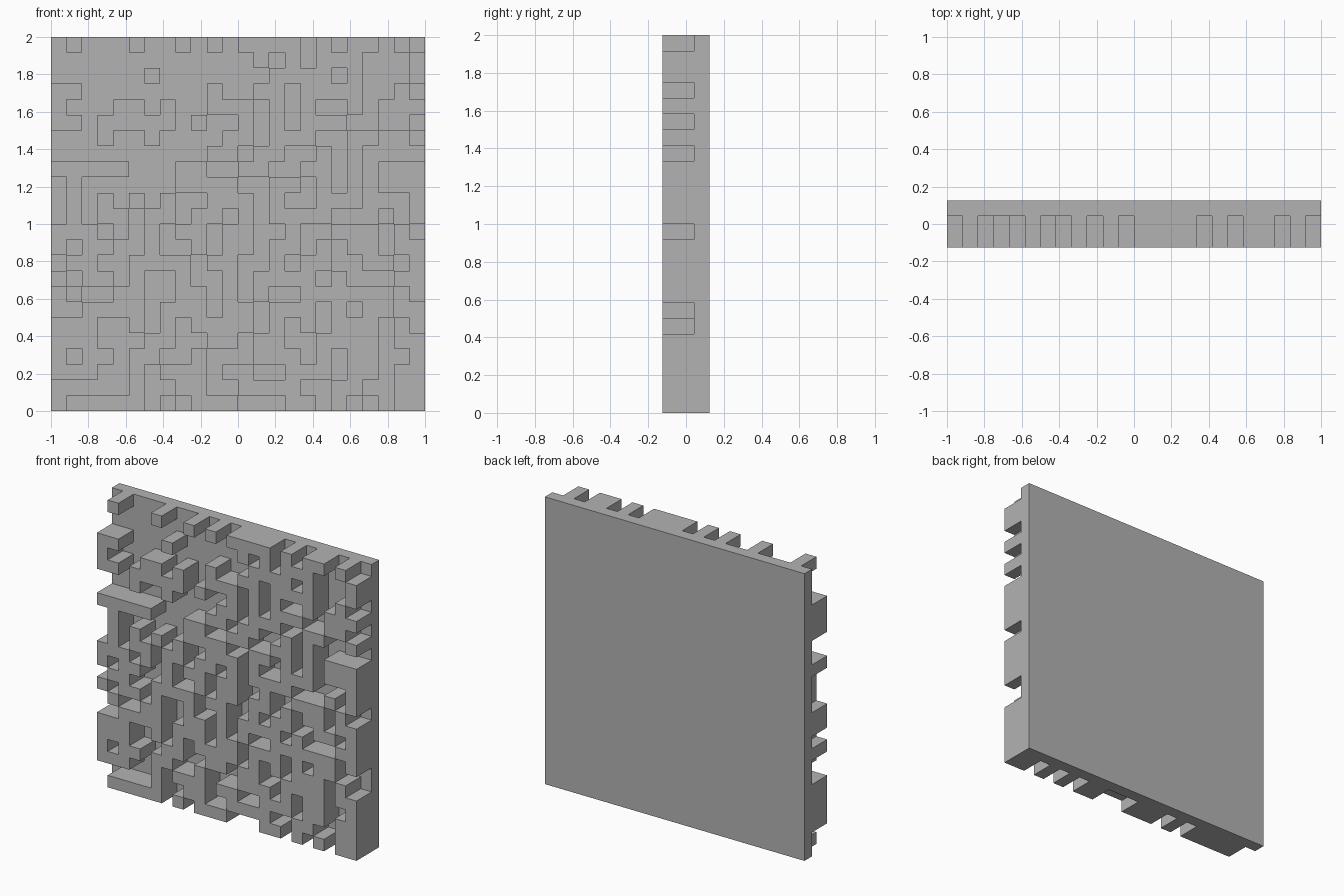
import bpy, bmesh

if "Cube" in bpy.data.objects:
    bpy.data.objects.remove(bpy.data.objects["Cube"])

# Relief map, top row first: '#' is a raised cell, '.' is a recessed cell
ROWS = [
    ".#...#..#.#.####.#.##.#.",
    ".............#.#.###...#",
    "......#.......####.#...#",
    "##........#..##.####..#.",
    "#...##.#..###.#.#..#.###",
    "##.#####.#..#.#.###..##.",
    "...#..#....##.###..##..#",
    "..........##.##..#.#....",
    "#####...##..##..##.#.###",
    ".#......####..##.#.#.###",
    ".#.#.#.#..###.#..###...#",
    ".#.##.##.##.#.####...#.#",
    "###.#.#.##.##..#..###.#.",
    "#.##..#..#.##.##.#.##.##",
    ".##..####.##..#.##..##.#",
    "#.##.#..#..#.####.#...##",
    ".#..##..##.#.#..######.#",
    "..####.###.##.###.#.##..",
    "###..#.#.####.#.#.###.#.",
    "###...##..##.##..####.##",
    "#.##.##..#...###.#.##..#",
    "###..#.###.##..###.##.##",
    ".....#..##..####..##..##",
    ".#####.#.###...##.#.#.##",
]
N = 24
CELL = 2 / N
FRONT, FLOOR, BACK = -0.125, 0.042, 0.125

bm = bmesh.new()

# Recessed floor as a grid of cells
v = [[bm.verts.new((-1 + i * CELL, FLOOR, 2 - j * CELL)) for i in range(N + 1)]
     for j in range(N + 1)]
raised = []
for j in range(N):
    for i in range(N):
        f = bm.faces.new((v[j][i], v[j + 1][i], v[j + 1][i + 1], v[j][i + 1]))
        if ROWS[j][i] == "#":
            raised.append(f)

# Backing slab: pull the rim backwards and close it
rim = [e for e in bm.edges if e.is_boundary]
ret = bmesh.ops.extrude_edge_only(bm, edges=rim)
new_verts = [g for g in ret["geom"] if isinstance(g, bmesh.types.BMVert)]
bmesh.ops.translate(bm, verts=new_verts, vec=(0, BACK - FLOOR, 0))
bmesh.ops.holes_fill(bm, edges=[e for e in bm.edges if e.is_boundary], sides=0)

# Raised cells: push the marked regions forwards
ret = bmesh.ops.extrude_face_region(bm, geom=raised)
new_verts = [g for g in ret["geom"] if isinstance(g, bmesh.types.BMVert)]
bmesh.ops.translate(bm, verts=new_verts, vec=(0, FRONT - FLOOR, 0))
bmesh.ops.delete(bm, geom=[f for f in raised if f.is_valid], context="FACES_ONLY")
bmesh.ops.recalc_face_normals(bm, faces=bm.faces[:])

mesh = bpy.data.meshes.new("relief_panel")
bm.to_mesh(mesh)
bm.free()
panel = bpy.data.objects.new("relief_panel", mesh)
bpy.context.collection.objects.link(panel)

grey = bpy.data.materials.new("plain grey")
grey.diffuse_color = (0.45, 0.45, 0.45, 1)
grey.use_nodes = True
grey.node_tree.nodes["Principled BSDF"].inputs["Base Color"].default_value = grey.diffuse_color
mesh.materials.append(grey)
